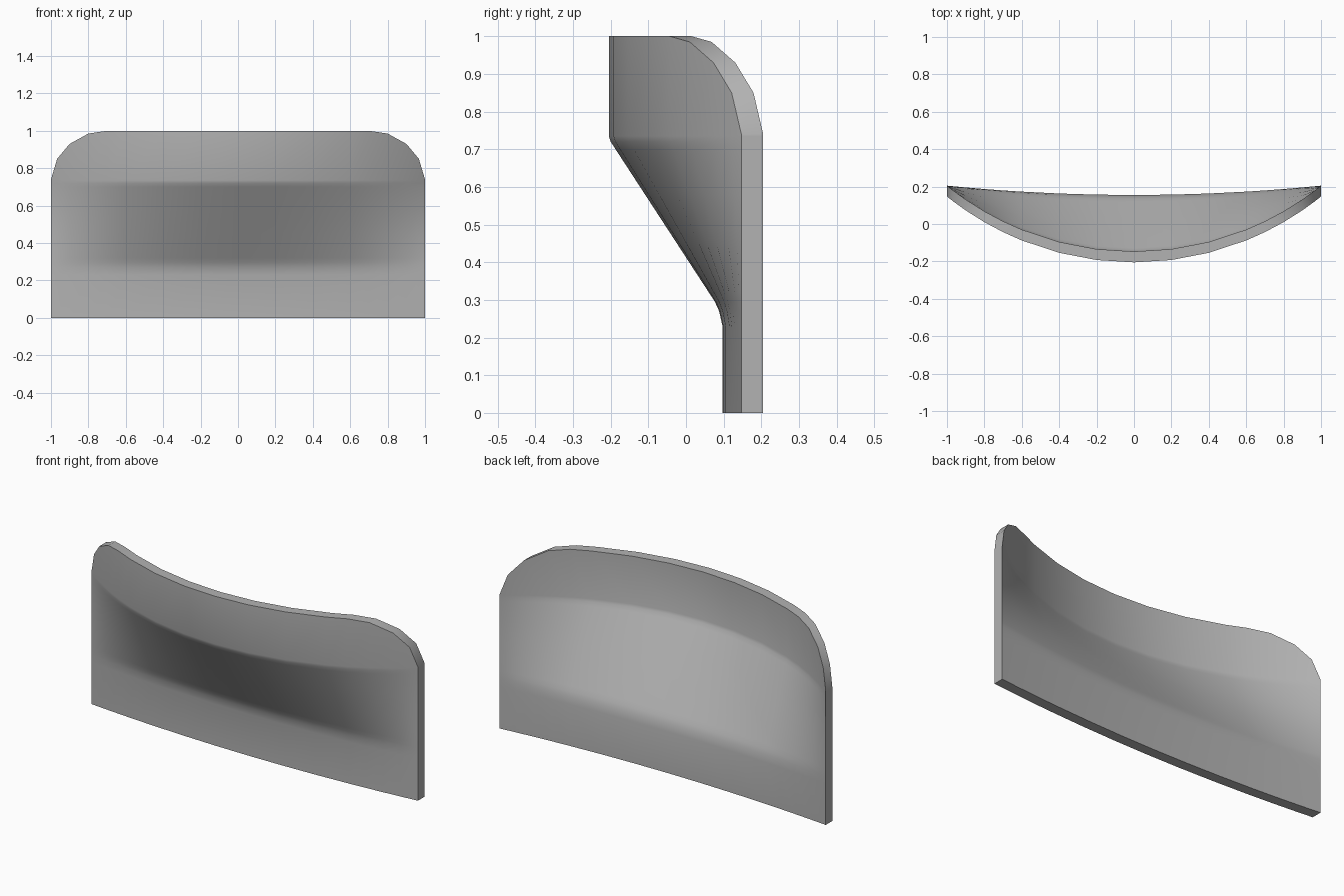
import bpy, bmesh, math

cube = bpy.data.objects.get("Cube")
if cube:
    bpy.data.objects.remove(cube, do_unlink=True)

THICKNESS = 0.058
END_Y = 0.147


def arc(x, sag):
    """Front-to-back position of a shallow arc across the panel width."""
    radius = (1 + sag * sag) / (2 * sag)
    return END_Y - sag + radius - math.sqrt(radius * radius - x * x)


def lean(z):
    """0 on the lower band, 1 on the upper band."""
    if z <= 0.25:
        return 0.0
    if z >= 0.735:
        return 1.0
    return min(1.0, 0.067 + 2.157 * (z - 0.295)) if z > 0.29 else 0.03


# Columns across the width, with the top edge rounded at both corners
half = [(0, 1), (0.2, 1), (0.4, 1), (0.6, 1), (0.7, 1),
        (0.8, 0.985), (0.9, 0.93), (0.967, 0.85), (1, 0.74)]
columns = [(-x, z) for x, z in reversed(half[1:])] + half
rows = [0, 0.23, 0.27, 0.295, 0.32, 0.45, 0.58, 0.7, 0.72, 0.735]

# Curved front skin, extruded backward into a solid panel
bm = bmesh.new()
grid = []
for x, top in columns:
    column = []
    for z in rows + [top]:
        t = lean(z)
        y = (1 - t) * arc(x, 0.05) + t * arc(x, 0.352)
        column.append(bm.verts.new((x, y, z)))
    grid.append(column)
for a, b in zip(grid, grid[1:]):
    for i in range(len(rows)):
        bm.faces.new((a[i], b[i], b[i + 1], a[i + 1]))

back = bmesh.ops.extrude_face_region(bm, geom=bm.faces[:], use_keep_orig=True)
bmesh.ops.translate(bm, vec=(0, THICKNESS, 0),
                    verts=[v for v in back["geom"] if isinstance(v, bmesh.types.BMVert)])
bmesh.ops.recalc_face_normals(bm, faces=bm.faces[:])

mesh = bpy.data.meshes.new("curved_panel")
bm.to_mesh(mesh)
bm.free()
panel = bpy.data.objects.new("curved_panel", mesh)
bpy.context.collection.objects.link(panel)

# Plain grey finish
grey = bpy.data.materials.new("plain_grey")
grey.use_nodes = True
colour = (0.45, 0.45, 0.45, 1)
grey.diffuse_color = colour
grey.node_tree.nodes["Principled BSDF"].inputs["Base Color"].default_value = colour
mesh.materials.append(grey)

bpy.ops.object.select_all(action="DESELECT")
panel.select_set(True)
bpy.context.view_layer.objects.active = panel
bpy.ops.object.shade_smooth_by_angle(angle=math.radians(35))
